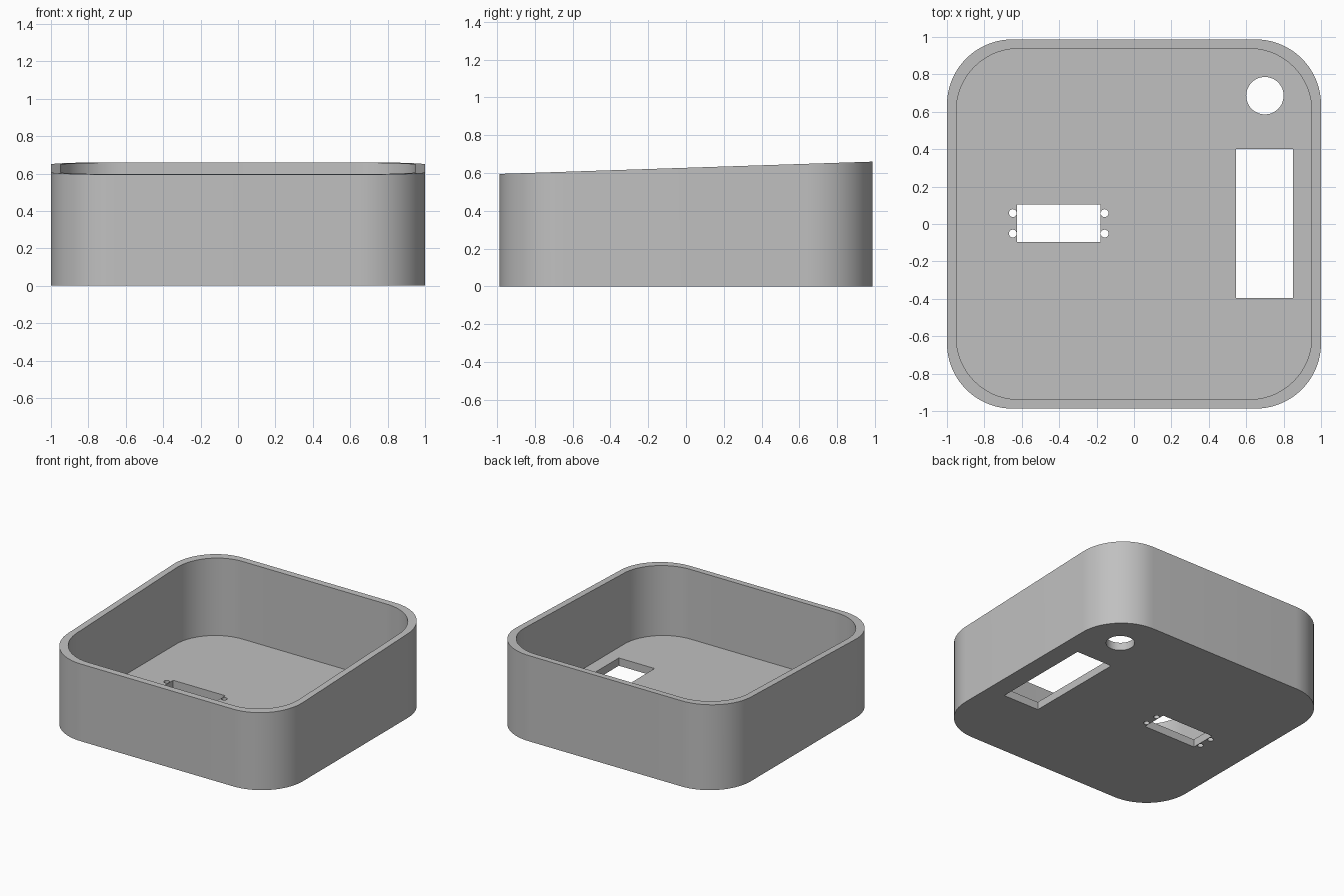
import bpy, bmesh, math

old = bpy.data.objects.get("Cube")
if old:
    bpy.data.objects.remove(old, do_unlink=True)

HALF_X, HALF_Y, RADIUS = 1.0, 0.987, 0.35
FRONT_H, BACK_H, FLOOR, INSET = 0.595, 0.66, 0.06, 0.95

grey = bpy.data.materials.new("light_grey")
grey.use_nodes = True
colour = (0.53, 0.53, 0.53, 1)
grey.diffuse_color = colour
grey.node_tree.nodes["Principled BSDF"].inputs["Base Color"].default_value = colour


def rim_height(y):
    return FRONT_H + (BACK_H - FRONT_H) * (y + HALF_Y) / (2 * HALF_Y)


def rounded_outline(hx, hy, r, steps=18):
    points = []
    for i, (sx, sy) in enumerate([(1, 1), (-1, 1), (-1, -1), (1, -1)]):
        for k in range(steps + 1):
            a = math.pi / 2 * (i + k / steps)
            points.append((sx * (hx - r) + r * math.cos(a),
                           sy * (hy - r) + r * math.sin(a)))
    return points


def circle_outline(x, y, r, n):
    return [(x + r * math.cos(math.tau * k / n), y + r * math.sin(math.tau * k / n))
            for k in range(n)]


def box_outline(x0, x1, y0, y1):
    return [(x0, y0), (x1, y0), (x1, y1), (x0, y1)]


def prism(name, outline, bottom, top):
    """Extruded outline; top is a function of y."""
    bm = bmesh.new()
    low = [bm.verts.new((x, y, bottom)) for x, y in outline]
    high = [bm.verts.new((x, y, top(y))) for x, y in outline]
    bm.faces.new(list(reversed(low)))
    bm.faces.new(high)
    n = len(outline)
    for i in range(n):
        j = (i + 1) % n
        bm.faces.new((low[i], low[j], high[j], high[i]))
    mesh = bpy.data.meshes.new(name)
    bm.to_mesh(mesh)
    bm.free()
    mesh.materials.append(grey)
    obj = bpy.data.objects.new(name, mesh)
    bpy.context.collection.objects.link(obj)
    return obj


# Tray with sloped rim
tray = prism("tray", rounded_outline(HALF_X, HALF_Y, RADIUS), 0, rim_height)

# Cavity and floor openings
cutters = [prism("cavity_cutter",
                 rounded_outline(HALF_X * INSET, HALF_Y * INSET, RADIUS * INSET),
                 FLOOR, lambda y: 1.0)]
openings = {
    "large_window": box_outline(0.545, 0.85, -0.396, 0.4),
    "connector_slot": box_outline(-0.625, -0.18, -0.095, 0.103),
    "round_hole": circle_outline(0.70, 0.686, 0.1, 48),
}
for x in (-0.648, -0.157):
    for y in (-0.051, 0.058):
        openings[f"screw_hole_{x}_{y}"] = circle_outline(x, y, 0.021, 20)
for name, outline in openings.items():
    cutters.append(prism(name + "_cutter", outline, -0.1, lambda y: 0.2))

bpy.ops.object.select_all(action='DESELECT')
bpy.context.view_layer.objects.active = tray
tray.select_set(True)
for cutter in cutters:
    cutter.hide_render = True
    mod = tray.modifiers.new("cut", 'BOOLEAN')
    mod.operation = 'DIFFERENCE'
    mod.solver = 'EXACT'
    mod.object = cutter
    bpy.ops.object.modifier_apply(modifier=mod.name)
    bpy.data.objects.remove(cutter, do_unlink=True)

bpy.ops.object.shade_smooth_by_angle(angle=math.radians(30))
